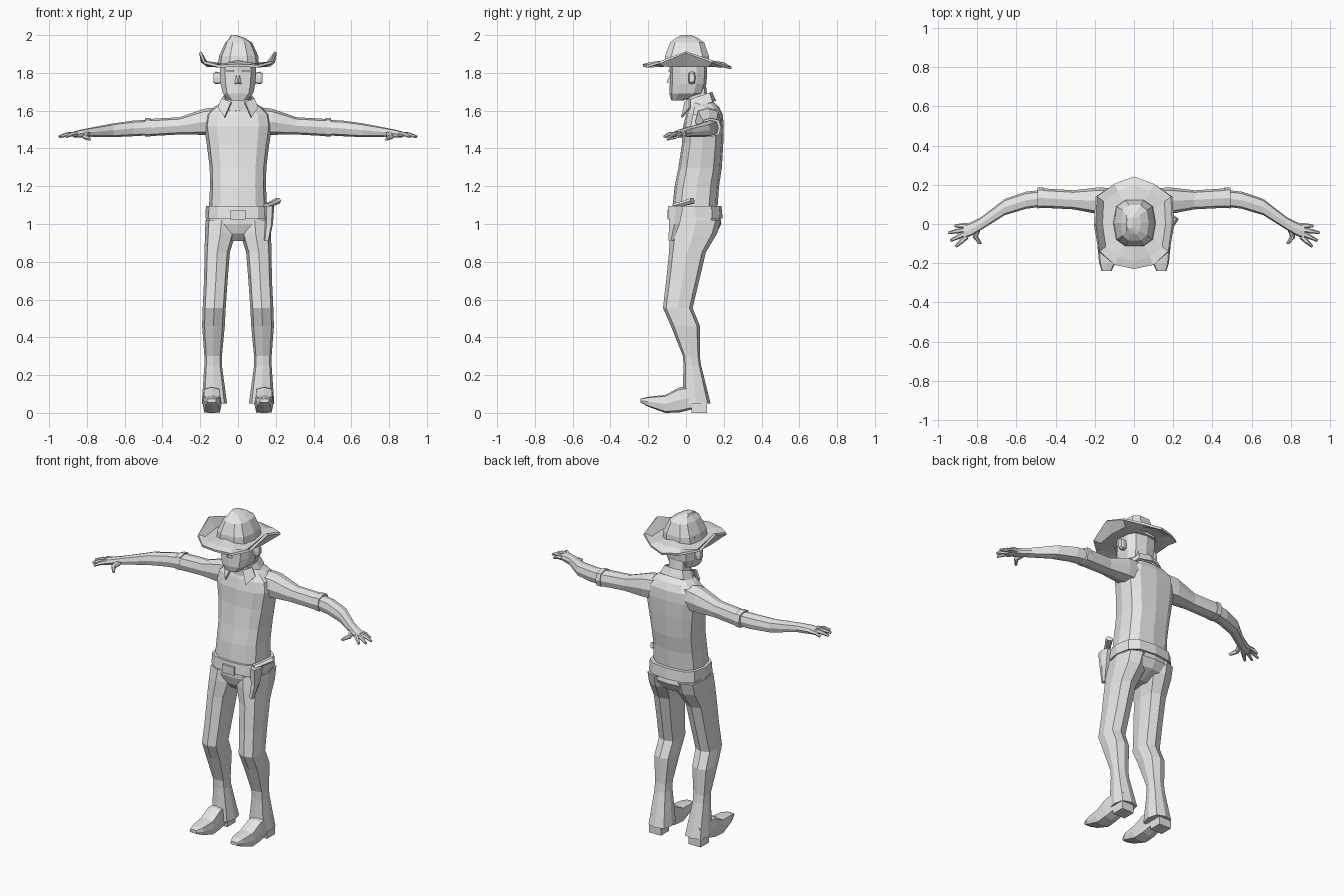
import bpy, bmesh, math
from mathutils import Vector

grey = bpy.data.materials.new("plain_grey")
grey.diffuse_color = (0.8, 0.8, 0.8, 1)


def make(name, verts, faces, mirror=False, thick=0):
    mesh = bpy.data.meshes.new(name)
    mesh.from_pydata([tuple(v) for v in verts], [], faces)
    bm = bmesh.new()
    bm.from_mesh(mesh)
    bmesh.ops.recalc_face_normals(bm, faces=bm.faces)
    bm.to_mesh(mesh)
    bm.free()
    mesh.materials.append(grey)
    ob = bpy.data.objects.new(name, mesh)
    bpy.context.collection.objects.link(ob)
    if thick:
        mod = ob.modifiers.new("thickness", 'SOLIDIFY')
        mod.thickness = thick
        mod.offset = 0
    if mirror:
        ob.modifiers.new("mirror", 'MIRROR').use_mirror_merge = False
    return ob


def bridge(rings, closed=True):
    n = len(rings[0])
    faces = [(i * n + j, i * n + (j + 1) % n, (i + 1) * n + (j + 1) % n, (i + 1) * n + j)
             for i in range(len(rings) - 1) for j in range(n)]
    if closed:
        faces += [tuple(range(n)), tuple(range((len(rings) - 1) * n, len(rings) * n))]
    return [v for r in rings for v in r], faces


def ring(axis, s, a0, a1, b0, b1, n=8, p=0.7, tilt=0, turn=0):
    """Rounded-box ring at s on an axis, given its extents on the other two axes."""
    out = []
    for k in range(n):
        t = 2 * math.pi * (k + turn) / n
        c, d = math.cos(t), math.sin(t)
        a = (a0 + a1) / 2 + (a1 - a0) / 2 * math.copysign(abs(c) ** p, c)
        b = (b0 + b1) / 2 + (b1 - b0) / 2 * math.copysign(abs(d) ** p, d)
        w = s + tilt * (b - (b0 + b1) / 2)
        out.append({'x': (w, a, b), 'y': (a, w, b), 'z': (a, b, w)}[axis])
    return out


def loft(name, axis, rows, mirror=False, closed=True, thick=0, **kw):
    return make(name, *bridge([ring(axis, *r, **kw) for r in rows], closed), mirror, thick)


def rod(name, pts, n=6, mirror=False, flat=1):
    """Tapered rod through (x, y, z, radius) points."""
    rings = []
    d = (Vector(pts[-1][:3]) - Vector(pts[0][:3])).normalized()
    u = d.cross(Vector((0, 0, 1))).normalized()
    v = u.cross(d)
    for x, y, z, r in pts:
        rings.append([Vector((x, y, z)) + r * (u * math.cos(2 * math.pi * k / n)
                      + v * flat * math.sin(2 * math.pi * k / n)) for k in range(n)])
    return make(name, *bridge(rings), mirror)


def box(name, x, y, z, mirror=False):
    v = [(i, j, k) for i in x for j in y for k in z]
    f = [(0, 1, 3, 2), (4, 5, 7, 6), (0, 1, 5, 4), (2, 3, 7, 6), (0, 2, 6, 4), (1, 3, 7, 5)]
    return make(name, v, f, mirror)


# Shirt body, narrowing to the neck
loft("shirt", 'z', [
    (1.06, -.155, .155, -.075, .165), (1.20, -.148, .148, -.06, .175),
    (1.30, -.15, .15, -.04, .19), (1.42, -.165, .165, -.022, .197),
    (1.52, -.18, .18, -.015, .2), (1.58, -.17, .17, 0, .195),
    (1.62, -.125, .125, .015, .175), (1.65, -.075, .075, .02, .14)], n=12)

# Hips and belt
loft("hips", 'z', [(1.07, -.16, .16, -.08, .175), (1.0, -.172, .172, -.08, .187),
                   (.95, -.12, .12, -.065, .16), (.91, -.05, .05, -.03, .08)], n=12)
loft("belt", 'z', [(1.03, -.173, .173, -.092, .194), (1.095, -.17, .17, -.085, .188)], n=12)
box("buckle", (-.04, .04), (-.098, -.085), (1.025, 1.075))

# Flared trouser legs
loft("trouser_leg", 'z', [
    (1.02, .004, .172, -.075, .185), (.95, .012, .175, -.085, .165),
    (.85, .043, .177, -.09, .105), (.70, .055, .18, -.105, .07),
    (.555, .065, .187, -.122, .035), (.46, .07, .19, -.08, .074),
    (.30, .085, .178, -.016, .073), (.25, .085, .178, -.013, .08),
    (.05, .058, .192, -.02, .13)], mirror=True)

# Boots with raised toes and block heels
loft("boot", 'y', [
    (-.24, .115, .165, .055, .075), (-.20, .095, .178, .033, .085),
    (-.11, .087, .187, 0, .095), (-.035, .09, .187, .002, .135),
    (.03, .093, .182, .018, .14), (.105, .1, .172, .025, .12)], mirror=True, p=.5)
box("boot_heel", (.095, .178), (.03, .11), (0, .055), mirror=True)

# Sleeves, cuffs folded at the elbow, forearms
loft("sleeve", 'x', [
    (.09, .045, .18, 1.47, 1.62), (.18, .05, .187, 1.472, 1.61),
    (.31, .075, .172, 1.474, 1.565), (.47, .083, .182, 1.465, 1.556)], mirror=True)
loft("sleeve_cuff", 'x', [(.462, .082, .186, 1.463, 1.562),
                          (.492, .08, .186, 1.462, 1.56)], mirror=True)
loft("forearm", 'x', [
    (.46, .09, .175, 1.47, 1.552), (.55, .078, .165, 1.465, 1.548),
    (.66, .045, .128, 1.46, 1.533), (.78, -.03, .035, 1.462, 1.51),
    (.83, -.06, .01, 1.457, 1.5), (.87, -.075, -.005, 1.458, 1.49)], mirror=True)

# Fingers and thumb
for i, (x, y, tx, ty) in enumerate([(.855, -.008, .915, -.01), (.86, -.028, .948, -.045),
                                    (.86, -.048, .938, -.085), (.855, -.065, .91, -.115)]):
    rod(f"finger_{i + 1}", [(x, y, 1.476, .014), ((x + tx) / 2, (y + ty) / 2, 1.475, .012),
                           (tx, ty, 1.462, .007)], mirror=True)
rod("thumb", [(.80, -.03, 1.475, .018), (.81, -.065, 1.462, .014),
              (.785, -.1, 1.448, .008)], mirror=True)

# Neck, collar and collar points
loft("neck", 'z', [(1.58, -.065, .065, .01, .125), (1.74, -.06, .06, 0, .105)])
loft("collar", 'z', [(1.625, -.1, .1, .005, .155), (1.675, -.075, .075, .005, .135)],
     tilt=.35, closed=False, thick=.008)
make("collar_point", [(.035, -.004, 1.645), (.085, .02, 1.665), (.105, .02, 1.615),
                      (.07, -.022, 1.565)], [(0, 1, 2, 3)], mirror=True, thick=.01)

# Head
loft("head", 'z', [
    (1.655, -.045, .045, -.078, -.01), (1.69, -.083, .083, -.088, .09),
    (1.74, -.095, .095, -.086, .108), (1.80, -.1, .1, -.085, .112),
    (1.88, -.1, .1, -.09, .112)], n=10, turn=.5)
make("nose", [(-.008, -.083, 1.795), (.008, -.083, 1.795), (-.018, -.083, 1.742),
              (.018, -.083, 1.742), (0, -.103, 1.75)],
     [(0, 1, 4), (0, 4, 2), (1, 3, 4), (2, 4, 3), (0, 2, 3, 1)])
box("eyebrow", (.02, .06), (-.092, -.075), (1.805, 1.815), mirror=True)
loft("ear", 'x', [(.09, .012, .045, 1.745, 1.80), (.118, .012, .05, 1.74, 1.807),
                  (.13, .018, .045, 1.75, 1.797)], mirror=True, p=.5)

# Hat brim, curled up at both sides
half = [(0, -.228, 1.84), (.1, -.208, 1.835), (.178, -.14, 1.855), (.2, 0, 1.91),
        (.192, .14, 1.86), (.1, .205, 1.835), (0, .24, 1.825)]
outer = half + [(-x, y, z) for x, y, z in half[-2:0:-1]]
inner, middle = [], []
for x, y, z in outer:
    k = Vector((x / .105, (y - .005) / .118)).length
    inner.append((x / k, .005 + (y - .005) / k, 1.86 - .02 * abs(x) / .2))
    middle.append((x * .82, y * .82, 1.85 - .012 * abs(x) / .2))
make("hat_brim", *bridge([inner, middle, outer], False), thick=.014)

# Hat crown with a leaning, pinched top
loft("hat_crown", 'z', [
    (1.835, -.108, .112, -.118, .128), (1.89, -.1, .107, -.115, .125),
    (1.96, -.068, .075, -.088, .1), (1.985, -.045, .035, -.055, .065),
    (2.0, -.038, -.008, -.025, .03)], n=10)

# Holster and pistol grip on one hip
loft("holster", 'z', [(.912, .138, .165, -.095, -.065), (1.0, .143, .185, -.092, -.03),
                      (1.095, .14, .192, -.1, -.01)], n=6)
rod("pistol_grip", [(.15, -.06, 1.095, .02), (.18, -.015, 1.108, .018),
                    (.21, .035, 1.123, .022)], flat=.8)
